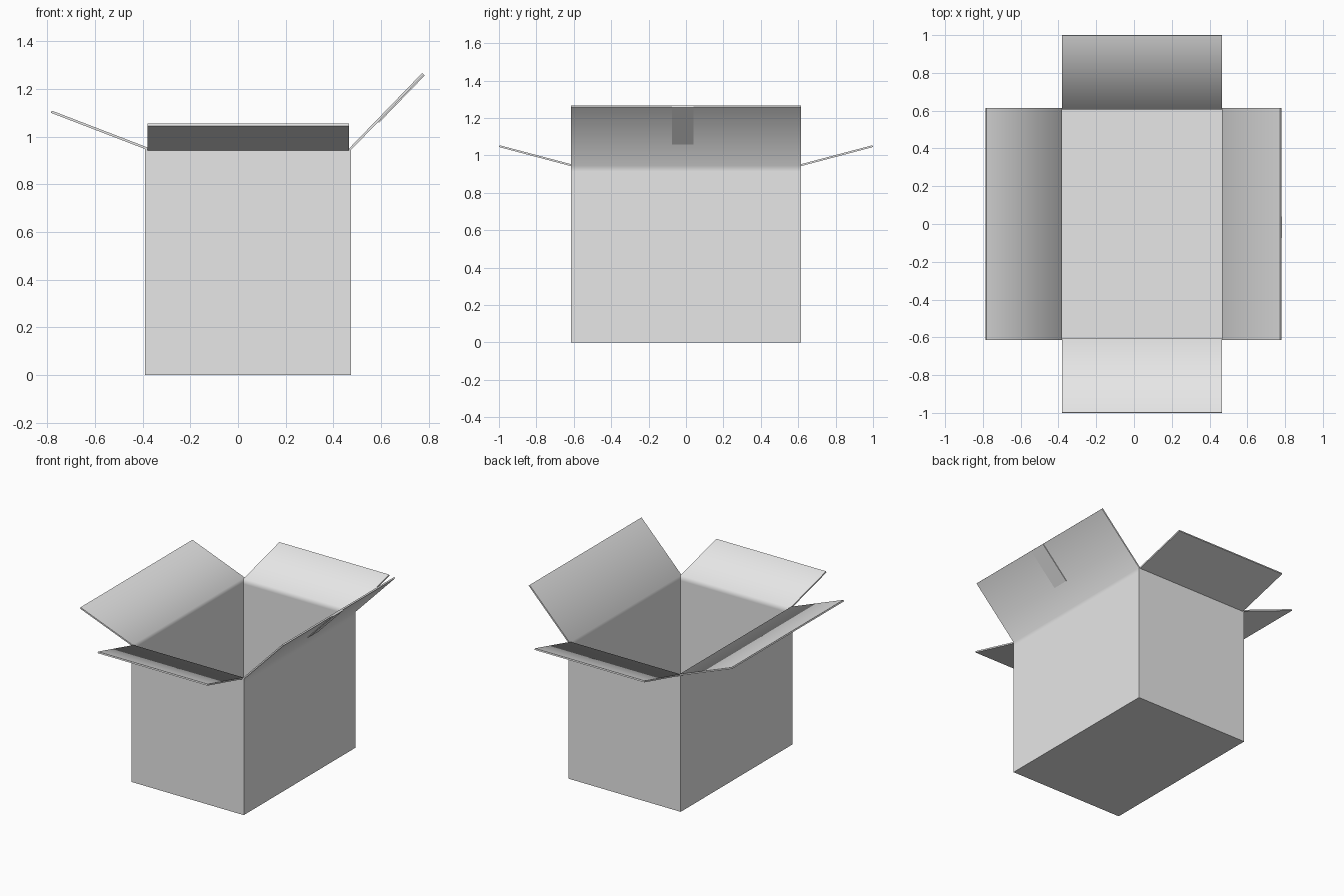
import bpy, bmesh, math
from mathutils import Vector

cube = bpy.data.objects.get("Cube")
if cube:
    bpy.data.objects.remove(cube, do_unlink=True)

# One plain grey for the whole carton
grey = bpy.data.materials.new("plain grey card")
grey.use_nodes = True
grey.diffuse_color = (0.8, 0.8, 0.8, 1)
grey.node_tree.nodes["Principled BSDF"].inputs["Base Color"].default_value = (0.8, 0.8, 0.8, 1)

T = 0.01                       # card thickness
RIGHT, LEFT, DEPTH = -0.39, 0.475, 0.615   # outer wall positions


def finish(name, bm, soft=()):
    """Shade smooth with sharp corners, except the edges listed as soft."""
    bmesh.ops.recalc_face_normals(bm, faces=bm.faces)
    for f in bm.faces:
        f.smooth = True
    for e in bm.edges:
        e.smooth = e in soft or e.calc_face_angle(0) < math.radians(1)
    mesh = bpy.data.meshes.new(name)
    bm.to_mesh(mesh)
    bm.free()
    mesh.materials.append(grey)
    obj = bpy.data.objects.new(name, mesh)
    bpy.context.collection.objects.link(obj)
    return obj


def side(name, hinge, tip, span, place, soft_outside=False):
    """Wall and its folded flap: a bent card profile swept across span."""
    hinge, tip = Vector(hinge), Vector(tip)
    d = (tip - hinge).normalized()
    wall_n, flap_n = Vector((-1, 0)), Vector((-d.y, d.x))
    mitre = (wall_n + flap_n) / (1 + wall_n.dot(flap_n))
    outer = [Vector((hinge.x, 0)), hinge - Vector((0, 0.03)), hinge, tip]
    offsets = [wall_n, wall_n, mitre, flap_n]
    inner = [p + n * T for p, n in zip(outer, offsets)]

    bm = bmesh.new()
    rows = [[bm.verts.new(place(p.x, v, p.y)) for v in span for p in (o, i)]
            for o, i in zip(outer, inner)]
    # each row holds: outer start, inner start, outer end, inner end
    for a, b in zip(rows, rows[1:]):
        for i, j in ((0, 1), (1, 3), (3, 2), (2, 0)):
            bm.faces.new((a[i], a[j], b[j], b[i]))
    for r in (rows[0], rows[-1]):
        bm.faces.new((r[0], r[1], r[3], r[2]))
    fold = rows[2]
    soft = [bm.edges.get((fold[1], fold[3]))]
    if soft_outside:
        soft.append(bm.edges.get((fold[0], fold[2])))
    return finish(name, bm, soft)


def slab(name, corners, direction):
    """Thin plate from four corners, thickened along direction."""
    bm = bmesh.new()
    face = bm.faces.new([bm.verts.new(c) for c in corners])
    new = bmesh.ops.extrude_face_region(bm, geom=[face], use_keep_orig=True)["geom"]
    bmesh.ops.translate(bm, verts=[g for g in new if isinstance(g, bmesh.types.BMVert)],
                        vec=direction)
    return finish(name, bm)


# Side walls with their flaps, running the full depth
full = (-DEPTH, DEPTH)
left_hinge, left_tip = Vector((LEFT, 0.945)), Vector((0.78, 1.26))
side("left_wall_and_flap", left_hinge, left_tip, full,
     lambda u, v, z: (u, v, z), soft_outside=True)
side("right_wall_and_flap", (-RIGHT, 0.948), (0.785, 1.1), full,
     lambda u, v, z: (-u, v, z))

# Front and back walls with flaps, fitted between the side walls
between = (RIGHT + T, LEFT - T)
for name, s in (("front", -1), ("back", 1)):
    side(name + "_wall_and_flap", (DEPTH, 0.943), (1.0, 1.045), between,
         lambda u, v, z, s=s: (v, s * u, z))

# Floor panel
x0, x1 = between
y = DEPTH - T
slab("floor_panel", [(x0, -y, 0), (x1, -y, 0), (x1, y, 0), (x0, y, 0)], (0, 0, T))

# Strip of tape on the outside of the left flap
a, b = left_hinge.lerp(left_tip, 0.37), left_tip
n = Vector((b.y - a.y, 0, a.x - b.x)).normalized()
slab("tape_strip", [(p.x, v, p.y) for p, v in
                    ((a, -0.075), (a, 0.04), (b, 0.04), (b, -0.075))], n * 0.005)
